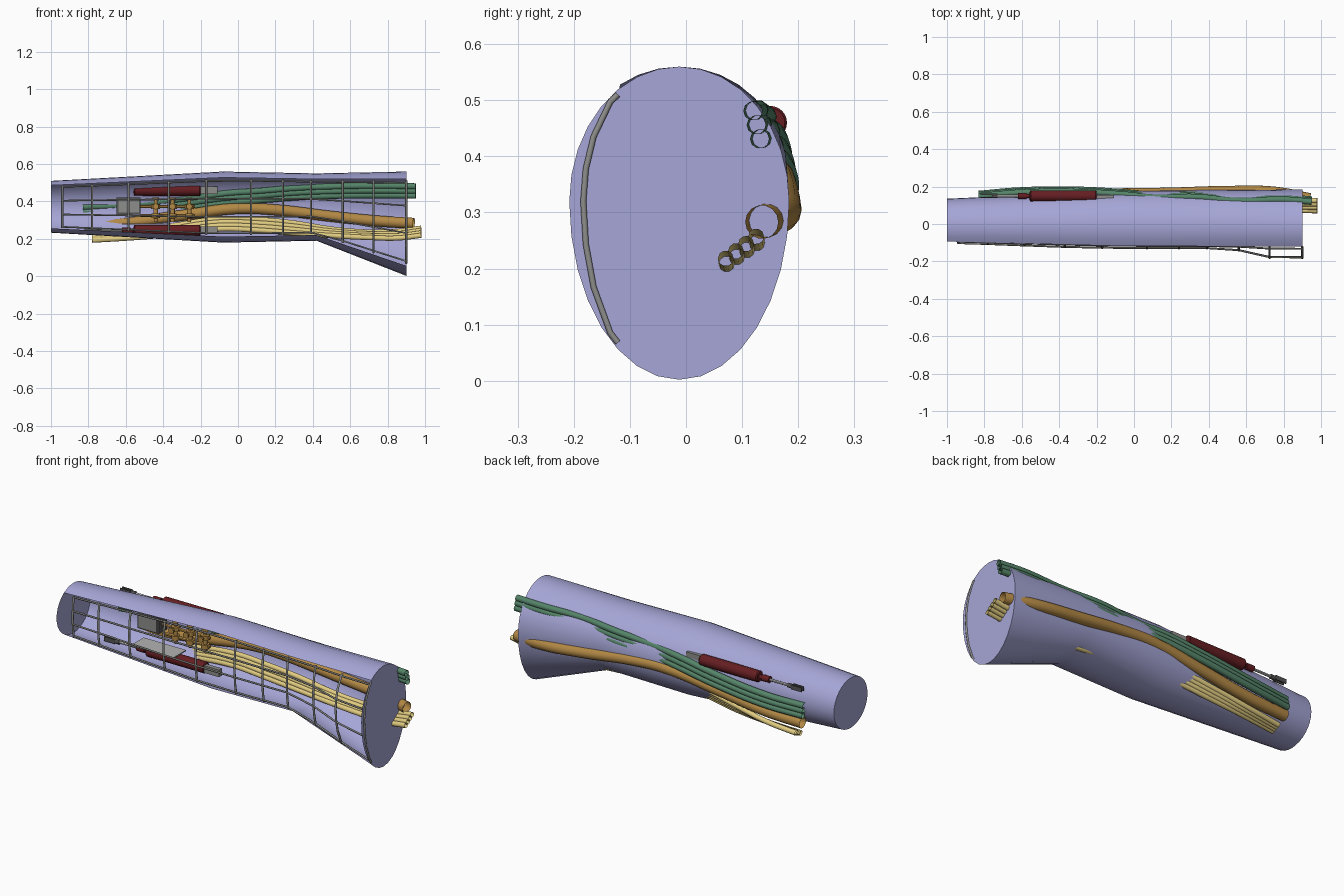
import bpy, bmesh, math
from mathutils import Vector

if "Cube" in bpy.data.objects:
    bpy.data.objects.remove(bpy.data.objects["Cube"])

def material(name, rgb):
    m = bpy.data.materials.new(name)
    m.diffuse_color = (*rgb, 1)
    m.use_nodes = True
    m.node_tree.nodes["Principled BSDF"].inputs["Base Color"].default_value = m.diffuse_color
    return m

SKIN = material("skin_lilac", (.38, .38, .68))
RED = material("dark_red", (.13, .013, .016))
GREEN = material("hose_green", (.09, .23, .14))
ORANGE = material("pipe_orange", (.45, .25, .06))
YELLOW = material("cable_yellow", (.75, .6, .22))
METAL = material("frame_grey", (.27, .27, .26))
DARK = material("dark_grey", (.09, .09, .09))
LIGHT = material("light_grey", (.45, .45, .45))

# Hull stations: x, mid z, upper height, lower height, half width
STATIONS = [(-1, .37, .14, .137, .147), (-.08, .37, .19, .19, .19),
            (.42, .37, .18, .18, .193), (.9, .32, .24, .318, .196)]
YC = -.012

def hull_at(x):
    for a, b in zip(STATIONS, STATIONS[1:]):
        if x <= b[0]:
            t = (x - a[0]) / (b[0] - a[0])
            return [p + (q - p) * t for p, q in zip(a, b)]
    return STATIONS[-1]

def section(s, n=32):
    x, cz, up, low, w = s
    pts = []
    for i in range(n):
        a = 2 * math.pi * i / n
        h = up if math.cos(a) > 0 else low
        pts.append((x, YC + w * math.sin(a), cz + h * math.cos(a)))
    return pts

def finish(name, bm, mat, angle=30):
    me = bpy.data.meshes.new(name)
    bm.to_mesh(me)
    bm.free()
    ob = bpy.data.objects.new(name, me)
    bpy.context.collection.objects.link(ob)
    me.materials.append(mat)
    bpy.ops.object.select_all(action='DESELECT')
    ob.select_set(True)
    bpy.context.view_layer.objects.active = ob
    bpy.ops.object.shade_smooth_by_angle(angle=math.radians(angle))
    return ob

def box(name, lo, hi, mat):
    bm = bmesh.new()
    bmesh.ops.create_cube(bm, size=1)
    for v in bm.verts:
        v.co = [l + (h - l) * (c + .5) for l, h, c in zip(lo, hi, v.co)]
    return finish(name, bm, mat)

def lathe(name, origin, axis, profile, mat, n=24):
    """Closed turned solid; profile is (distance along axis, radius)."""
    bm = bmesh.new()
    q = Vector((0, 0, 1)).rotation_difference(Vector(axis))
    rings = [[bm.verts.new(Vector(origin) + q @ Vector((
        r * math.cos(2 * math.pi * i / n), r * math.sin(2 * math.pi * i / n), d)))
        for i in range(n)] for d, r in profile]
    for a, b in zip(rings, rings[1:]):
        for i in range(n):
            bm.faces.new((a[i], a[(i + 1) % n], b[(i + 1) % n], b[i]))
    bm.faces.new(rings[0][::-1])
    bm.faces.new(rings[-1])
    return finish(name, bm, mat)

def tube(name, paths, radius, mat, smooth=True, res=3):
    cu = bpy.data.curves.new(name, 'CURVE')
    cu.dimensions = '3D'
    cu.bevel_depth = radius
    cu.bevel_resolution = res
    cu.resolution_u = 8
    for pts in paths:
        sp = cu.splines.new('BEZIER' if smooth else 'POLY')
        data = sp.bezier_points if smooth else sp.points
        data.add(len(pts) - 1)
        for p, co in zip(data, pts):
            if smooth:
                p.co = co
                p.handle_left_type = p.handle_right_type = 'AUTO'
            else:
                p.co = (*co, 1)
    cu.materials.append(mat)
    ob = bpy.data.objects.new(name, cu)
    bpy.context.collection.objects.link(ob)
    bpy.ops.object.select_all(action='DESELECT')
    ob.select_set(True)
    bpy.context.view_layer.objects.active = ob
    bpy.ops.object.convert(target='MESH')
    return bpy.context.object

# Hull skin: open window along the front side, closed at both ends
bm = bmesh.new()
rings = [[bm.verts.new(p) for p in section(s)] for s in STATIONS]
for a, b in zip(rings, rings[1:]):
    for i in range(32):
        if not 19 <= i < 29:
            j = (i + 1) % 32
            bm.faces.new((a[i], a[j], b[j], b[i]))
bm.faces.new(rings[0][::-1])
bm.faces.new(rings[-1])
bmesh.ops.recalc_face_normals(bm, faces=bm.faces)
finish("hull_skin", bm, SKIN)

# Lattice over the window: ribs and long rails
RIBS = [(-.94, -.103), (-.78, -.108), (-.585, -.116), (-.37, -.124), (-.17, -.128), (.07, -.13),
        (.24, -.13), (.39, -.13), (.56, -.142), (.725, -.182), (.9, -.183)]

def lattice_point(x, y, t):
    _, cz, up, low, w = hull_at(x)
    edge = YC - .53 * w
    return (x, edge + (y - edge) * math.cos(t * math.pi / 2) ** .6,
            cz + t * .8 * (up if t > 0 else low))

ts = [-.99, -.92, -.6, -.3, 0, .3, .6, .92, .99]
tube("window_ribs", [[lattice_point(x, y, t) for t in ts] for x, y in RIBS], .006, METAL, False, 1)
tube("window_rails", [[lattice_point(x, y, t) for x, y in RIBS] for t in (-.94, -.35, .3, .94)],
     .005, METAL, False, 1)

# Green hose bundle
green = [(-.83, .155, .345), (-.6, .174, .355), (-.3, .177, .388), (-.05, .163, .42), (.1, .148, .43),
         (.33, .15, .448), (.55, .13, .456), (.8, .136, .458), (.95, .125, .456)]
tube("green_hoses", [[(x, y - k * .006, z + k * .025) for x, y, z in green] for k in (-1, 0, 1)],
     .017, GREEN)

# Orange main pipe
tube("orange_pipe", [[(-.82, .15, .275), (-.6, .155, .285), (-.3, .158, .325), (0, .162, .362),
                      (.2, .165, .355), (.5, .174, .32), (.75, .17, .295), (.94, .135, .283)]],
     .03, ORANGE, res=5)

# Yellow cable bundle, each point carries its spread direction
yellow = [(-.78, .13, .2, .014, .005), (-.6, .137, .215, .013, .008), (-.4, .132, .24, .01, .014),
          (-.1, .11, .28, .009, .018), (.1, .1, .275, .009, .019), (.3, .1, .258, .01, .018),
          (.5, .1, .235, .014, .012), (.7, .1, .222, .018, .01), (.85, .1, .222, .018, .012),
          (.98, .098, .238, .018, .013)]
tube("yellow_cables", [[(x, y + k * dy, z + k * dz) for x, y, z, dy, dz in yellow]
                       for k in (-1.5, -.5, .5, 1.5)], .014, YELLOW)

# Two actuators: red body, nose, rod, fork and rear mount
for tag, y, z in (("upper", .15, .46), ("lower", .01, .245)):
    lathe(tag + "_actuator_body", (-.62, y, z), (1, 0, 0),
          [(0, .017), (.045, .017), (.046, .011), (.062, .011), (.063, .026), (.068, .03),
           (.415, .03), (.42, .026)], RED)
    lathe(tag + "_actuator_rod", (-.75, y, z), (1, 0, 0), [(0, .007), (.14, .007)], LIGHT, 12)
    lathe(tag + "_rod_collar", (-.76, y, z), (1, 0, 0), [(0, .012), (.03, .012)], DARK, 12)
    for s in (-1, 1):
        box(tag + "_rod_fork", (-.82, y + s * .009 - .003, z - .012),
            (-.755, y + s * .009 + .003, z + .012), DARK)
    box(tag + "_rear_mount", (-.2, y - .02, z - .02), (-.11, y + .005, z + .02), METAL)

# Mounting plate above the lower actuator
box("mounting_plate", (-.62, -.05, .276), (-.36, .06, .282), LIGHT)

# Control box with side tabs
box("control_box", (-.65, .05, .33), (-.52, .12, .42), DARK)
box("control_box_lid", (-.64, .045, .34), (-.53, .052, .41), METAL)

# Valve row: three stems with flanges, joined by two manifolds
for x in (-.44, -.35, -.26):
    lathe("valve", (x, .085, .29), (0, 0, 1),
          [(0, .01), (.02, .01), (.021, .022), (.045, .022), (.046, .012), (.07, .012), (.071, .024),
           (.095, .024), (.096, .01), (.115, .01), (.116, .018), (.13, .018)], ORANGE, 16)
    lathe("valve_handle", (x, .085, .373), (0, -1, 0),
          [(0, .008), (.035, .008), (.036, .016), (.044, .016)], ORANGE, 12)
for z in (.325, .372):
    lathe("valve_manifold", (-.52, .085, z), (1, 0, 0), [(0, .008), (.29, .008)], ORANGE, 12)
